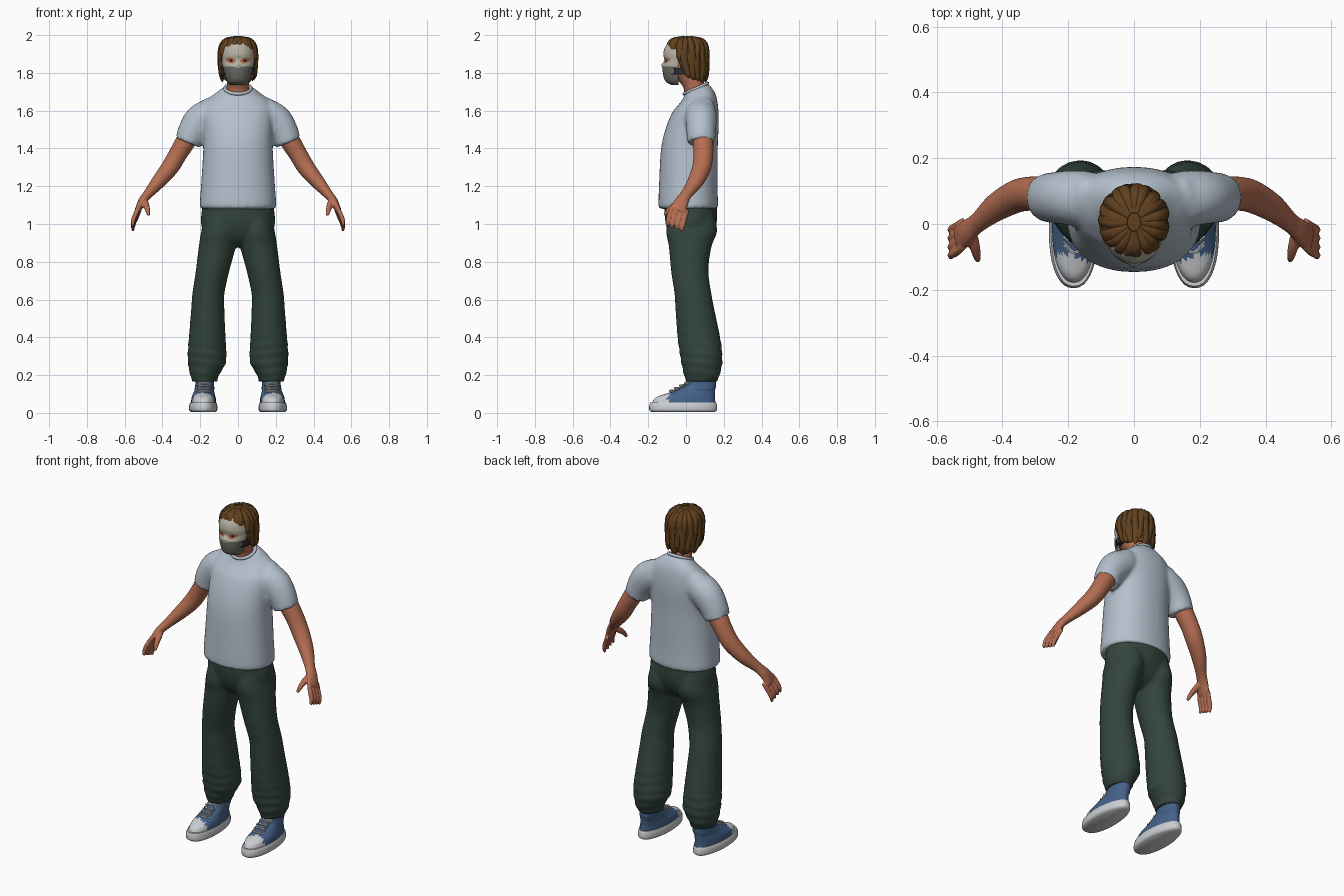
import bpy, bmesh, math
from mathutils import Vector

cube = bpy.data.objects.get("Cube")
if cube:
    bpy.data.objects.remove(cube, do_unlink=True)


def material(name, r, g, b):
    m = bpy.data.materials.new(name)
    m.use_nodes = True
    m.diffuse_color = (r, g, b, 1)
    bsdf = next(n for n in m.node_tree.nodes if n.type == 'BSDF_PRINCIPLED')
    bsdf.inputs["Base Color"].default_value = (r, g, b, 1)
    bsdf.inputs["Roughness"].default_value = 0.8
    return m


SHIRT = material("pale grey cloth", .46, .53, .61)
SKIN = material("skin", .46, .155, .085)
PANTS = material("dark green cloth", .033, .06, .046)
HAIR = material("brown hair", .12, .052, .013)
BLUE = material("blue canvas", .06, .122, .25)
WHITE = material("white rubber", .6, .62, .64)
BONE = material("bone mask", .48, .45, .37)
GREY = material("grey mask", .15, .15, .13)
BLACK = material("dark strap", .025, .025, .03)
EYE = material("dark eye", .04, .018, .012)


def spline(points, sub):
    """Catmull-Rom refinement of rows (x, y, z, rx, ry)."""
    rows = [Vector(p) for p in points]
    rows = [rows[0] * 2 - rows[1]] + rows + [rows[-1] * 2 - rows[-2]]
    out = []
    for i in range(1, len(rows) - 2):
        a, b, c, d = rows[i - 1:i + 3]
        for k in range(sub):
            t = k / sub
            out.append((b * 2 + (c - a) * t + (a * 2 - b * 5 + c * 4 - d) * t ** 2
                        + (b * 3 - a - c * 3 + d) * t ** 3) / 2)
    return out + [rows[-2]]


def tube(bm, points, side=1, flat=False, seg=24, sub=4, p=1, shape=None, ref=(0, 1, 0)):
    """Loft ellipses along a path; flat keeps the rings horizontal."""
    rows = spline(points, sub)
    mids = [Vector(r[:3]) for r in rows]
    rings = []
    for i, row in enumerate(rows):
        if flat:
            n, b = Vector((1, 0, 0)), Vector((0, 1, 0))
        else:
            t = (mids[min(i + 1, len(mids) - 1)] - mids[max(i - 1, 0)]).normalized()
            b = Vector(ref)
            b = (b - t * t.dot(b)).normalized()
            n = b.cross(t)
        ring = []
        for k in range(seg):
            a = math.tau * k / seg
            c, s = math.cos(a), math.sin(a)
            c, s = (math.copysign(abs(v) ** p, v) for v in (c, s))
            f = shape(a, mids[i].z) if shape else 1
            v = mids[i] + (n * c * max(row[3], .001) + b * s * max(row[4], .001)) * f
            ring.append(bm.verts.new((v.x * side, v.y, v.z)))
        rings.append(ring)
    faces = [bm.faces.new(rings[0]), bm.faces.new(rings[-1])]
    for r, q in zip(rings, rings[1:]):
        for k in range(seg):
            j = (k + 1) % seg
            faces.append(bm.faces.new((r[k], r[j], q[j], q[k])))
    bmesh.ops.recalc_face_normals(bm, faces=faces)


def finish(name, bm, mats, voxel=0, rule=None, keep=None, thick=0, warp=None, smooth=4):
    if warp:
        for v in bm.verts:
            v.co = warp(v.co)
    if keep:
        gone = [f for f in bm.faces if not keep(f.calc_center_median())]
        bmesh.ops.delete(bm, geom=gone, context='FACES')
    for f in bm.faces:
        f.smooth = True
        if rule:
            f.material_index = rule(f.calc_center_median())
    me = bpy.data.meshes.new(name)
    bm.to_mesh(me)
    bm.free()
    ob = bpy.data.objects.new(name, me)
    bpy.context.collection.objects.link(ob)
    for m in mats:
        me.materials.append(m)
    if voxel:
        r = ob.modifiers.new("blend", 'REMESH')
        r.mode, r.voxel_size, r.use_smooth_shade = 'VOXEL', voxel, True
        s = ob.modifiers.new("soften", 'SMOOTH')
        s.factor, s.iterations = .5, smooth
    else:
        bpy.ops.object.select_all(action='DESELECT')
        ob.select_set(True)
        bpy.context.view_layer.objects.active = ob
        bpy.ops.object.shade_smooth_by_angle(angle=math.radians(50))
    if thick:
        s = ob.modifiers.new("thickness", 'SOLIDIFY')
        s.thickness, s.offset = thick, -1
    return ob


# Shirt: torso and sleeves blended together, neckline tilted to the front
def neckline(co):
    lift = min(1, max(0, (co.z - 1.6) / .1))
    return co if abs(co.x) > .17 else co + Vector((0, 0, (co.y - .06) * .42 * lift))


bm = bmesh.new()
tube(bm, [(0, .012, 1.08, .196, .152), (0, .012, 1.1, .203, .158), (0, .012, 1.2, .196, .155),
          (0, .018, 1.4, .184, .15), (0, .035, 1.52, .185, .138), (0, .052, 1.6, .185, .12),
          (0, .06, 1.655, .16, .1), (0, .06, 1.69, .115, .078), (0, .055, 1.72, .077, .06)],
     flat=True, seg=40, p=.9)
for side in (1, -1):
    tube(bm, [(.1, .075, 1.6, .07, .075), (.15, .077, 1.58, .083, .085), (.2, .08, 1.545, .088, .083),
              (.24, .08, 1.49, .079, .078), (.266, .08, 1.43, .07, .074)], side)
finish("shirt", bm, [SHIRT], voxel=.011, warp=neckline, smooth=6)

bpy.ops.mesh.primitive_torus_add(major_radius=.068, minor_radius=.009, major_segments=40,
                                 minor_segments=10, location=(0, .052, 1.717), rotation=(.42, 0, 0))
collar = bpy.context.object
collar.name = "shirt_collar"
collar.data.materials.append(SHIRT)
bpy.ops.object.shade_smooth()


# Trousers: hips and baggy legs with gathered cuffs
def gather(a, z):
    return 1 + .03 * math.sin(z * 125 + math.sin(a * 2)) * max(0, min(1, (.5 - z) * 5))


bm = bmesh.new()
tube(bm, [(0, .025, .88, .06, .05), (0, .025, .92, .15, .1), (0, .027, 1, .196, .135),
          (0, .025, 1.12, .185, .14)], flat=True, seg=40)
for side in (1, -1):
    tube(bm, [(.175, .082, .165, .066, .082), (.177, .084, .2, .076, .095), (.165, .084, .26, .1, .108),
              (.164, .08, .31, .103, .112), (.163, .068, .4, .097, .113), (.16, .047, .55, .088, .103),
              (.157, .037, .63, .085, .098), (.135, .02, .75, .089, .099), (.11, .022, .88, .098, .113),
              (.1, .03, .96, .095, .135), (.095, .03, 1.05, .08, .12)],
         side, flat=True, seg=32, sub=6, shape=gather)
finish("trousers", bm, [PANTS], voxel=.011)

for side, label in ((1, "left"), (-1, "right")):
    # Arm, palm, fingers and thumb
    bm = bmesh.new()
    tube(bm, [(.22, .085, 1.52, .05, .05), (.275, .09, 1.44, .053, .054), (.318, .092, 1.37, .049, .052),
              (.36, .083, 1.3, .047, .05), (.42, .05, 1.225, .038, .043), (.475, .004, 1.16, .026, .031),
              (.507, -.022, 1.12, .022, .037), (.532, -.045, 1.07, .016, .045)], side)
    for i in range(4):
        y, drop = -.082 + .026 * i, .009 * i
        tube(bm, [(.52, y + .012, 1.1 - drop, .011, .011), (.541, y - .004, 1.055 - drop, .013, .013),
                  (.555, y - .012, 1.02 - drop, .012, .012), (.556, y - .02, .99 - drop, .008, .008)],
             side, seg=12)
    tube(bm, [(.495, -.02, 1.125, .015, .015), (.486, -.06, 1.1, .017, .017), (.478, -.095, 1.07, .013, .013),
              (.474, -.112, 1.045, .008, .008)], side, seg=12, ref=(1, 0, 0))
    finish(label + "_arm", bm, [SKIN], voxel=.0055, smooth=3)

    # Shoe: sole, canvas upper with toe cap, crossed laces
    def heel(co, s=side):
        f = 1 - .9 * max(0, co.y) if co.z < .12 else 1
        return Vector((s * .178 + (co.x - s * .178) * f, co.y, co.z))

    bm = bmesh.new()
    tube(bm, [(.183, -.015, .004, .064, .166), (.184, -.015, .015, .074, .179), (.184, -.015, .04, .074, .179),
              (.183, -.015, .056, .069, .174)], side, flat=True, seg=36, p=.88)
    finish(label + "_sole", bm, [WHITE], warp=heel)
    bm = bmesh.new()
    tube(bm, [(.183, -.013, .045, .067, .17), (.182, -.005, .08, .064, .158), (.181, .024, .102, .058, .13),
              (.178, .055, .125, .053, .1), (.176, .077, .15, .05, .083), (.175, .085, .2, .05, .072)],
         side, flat=True, seg=40, p=.92)
    finish(label + "_shoe_upper", bm, [BLUE, WHITE], warp=heel,
           rule=lambda c: int(c.y < -.105 + .012 * math.cos(c.x * 30)))
    bm = bmesh.new()
    for i in range(4):
        y, z = -.087 + .027 * i, .11 + .014 * i
        for d in (1, -1):
            tube(bm, [(.179 - .036 * d, y + .022, z, .004, .004), (.179, y, z + .007, .005, .005),
                      (.179 + .036 * d, y + .034, z + .011, .004, .004)], side, seg=6)
    finish(label + "_laces", bm, [WHITE])

# Head and neck
bm = bmesh.new()
tube(bm, [(0, .055, 1.65, .066, .064), (0, .045, 1.72, .058, .058), (0, .02, 1.765, .058, .07),
          (0, -.01, 1.8, .066, .085), (0, -.01, 1.86, .078, .088), (0, 0, 1.93, .075, .085),
          (0, 0, 1.97, .04, .05)], flat=True, seg=32)
finish("head", bm, [SKIN])


# Face mask: pale brow, grey jaw, eye openings
def mask_colour(c):
    x, z = abs(c.x) - .038, c.z - 1.866
    if (x / .011) ** 2 + (z / .007) ** 2 < 1:
        return 3
    if (x / .027) ** 2 + ((z - x * .15) / .014) ** 2 < 1:
        return 2
    return int(c.z < 1.836 - .012 * math.exp(-(c.x / .018) ** 2))


def nose(a, z):
    return 1 + .09 * math.exp(-((a - math.pi * 1.5) / .16) ** 2 - ((z - 1.845) / .014) ** 2)


bm = bmesh.new()
tube(bm, [(0, -.045, 1.735, .04, .032), (0, -.045, 1.755, .058, .063), (0, -.04, 1.79, .071, .081),
          (0, -.035, 1.835, .081, .089), (0, -.03, 1.865, .086, .084), (0, -.03, 1.9, .086, .09),
          (0, -.025, 1.94, .079, .084), (0, -.02, 1.975, .055, .06)],
     flat=True, seg=96, sub=8, shape=nose)
finish("face_mask", bm, [BONE, GREY, SKIN, EYE], rule=mask_colour, keep=lambda c: c.y < -.04)

bm = bmesh.new()
tube(bm, [(0, -.01, 1.792, .087, .1), (0, -.01, 1.826, .09, .1)], flat=True, seg=48)
finish("mask_strap", bm, [BLACK], keep=lambda c: -.06 < c.y < .04, thick=.006)

# Hair: rippled cap, open at the face, with overlapping locks
CAP = [(0, .035, 1.765, .084, .07), (0, .025, 1.8, .094, .089), (0, .012, 1.88, .101, .104),
       (0, .008, 1.94, .094, .104), (0, .006, 1.975, .068, .08), (0, .006, 1.99, .02, .028)]


def hairline(c):
    return c.y > -.03 - .9 * max(0, c.z - 1.87) + max(0, 1.83 - c.z)


bm = bmesh.new()
tube(bm, CAP, flat=True, seg=72, shape=lambda a, z: 1 + .018 * math.sin(a * 17 + z * 20))
finish("hair_cap", bm, [HAIR], keep=hairline, thick=.01)

bm = bmesh.new()
path = spline(CAP, 4)[::-1]
for i in range(30):
    a = math.tau * (i + .5) / 30
    lock = []
    for row in path:
        twist = a + .1 * math.sin(i * 2.3 + row[2] * 14)
        c, s = math.cos(twist), math.sin(twist)
        spot = Vector((row[0] + row[3] * c, row[1] + row[4] * s, row[2]))
        if row[2] < 1.775 + .02 * math.sin(i * 1.7) or not hairline(spot):
            break
        w = .4 + .6 * min(1, row[3] / .07)
        lock.append((*spot, .0085 * w, .0155 * w))
    x, y, z, thin, wide = lock[-1]
    lock.append((x * .97, y, z - .016, .001, .003))
    tube(bm, lock, seg=8, sub=2, ref=(-math.sin(a), math.cos(a), 0))
finish("hair_locks", bm, [HAIR])
